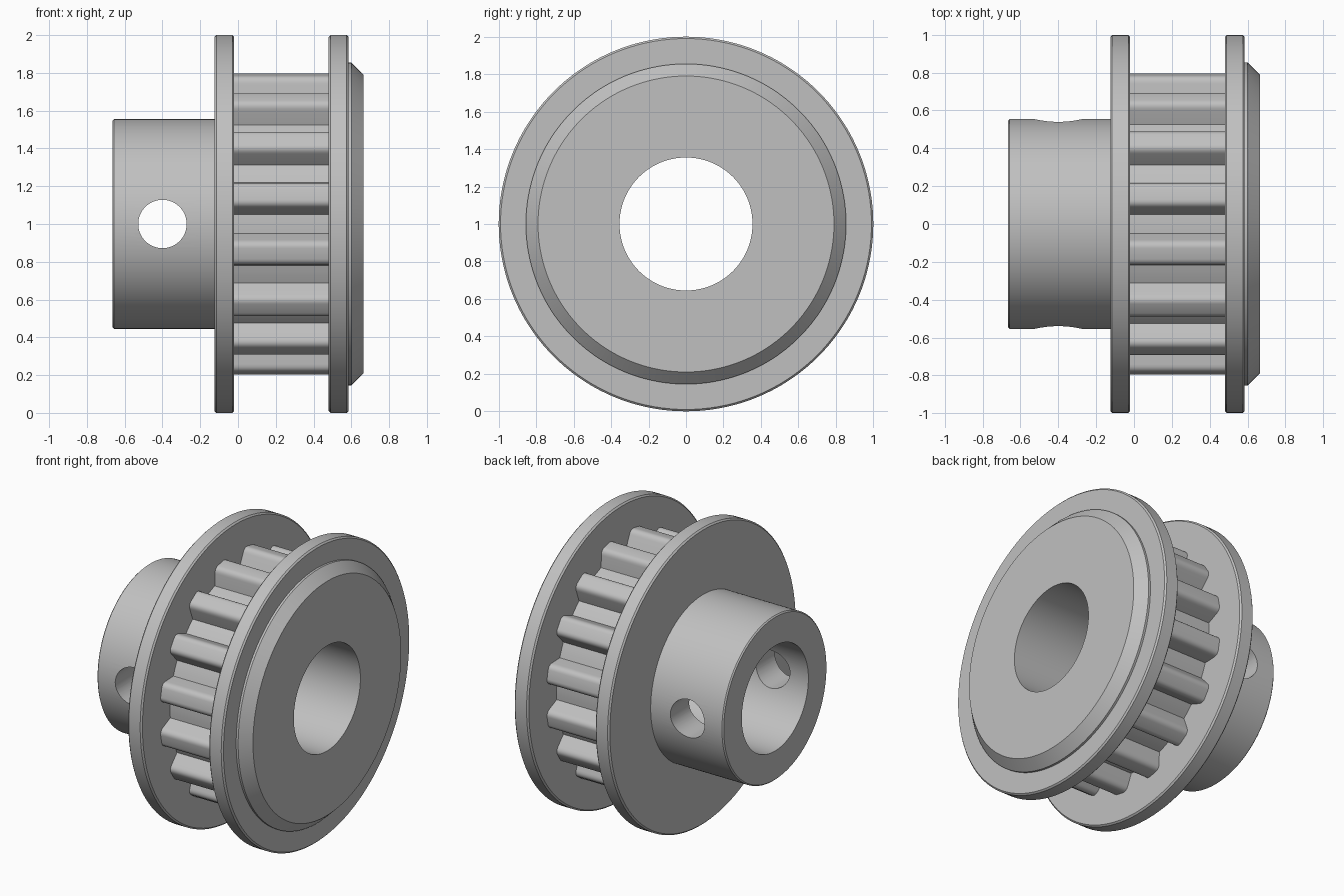
import bpy, bmesh, math
from mathutils import Matrix, Vector

cube = bpy.data.objects.get("Cube")
if cube:
    bpy.data.objects.remove(cube)

AXIS_Z = 1.0
TEETH = 16
SEGMENTS = 144

metal = bpy.data.materials.new("grey metal")
metal.use_nodes = True
colour = (0.53, 0.53, 0.53, 1)
metal.diffuse_color = colour
metal.node_tree.nodes["Principled BSDF"].inputs["Base Color"].default_value = colour


def make_object(name, bm):
    bmesh.ops.recalc_face_normals(bm, faces=bm.faces)
    mesh = bpy.data.meshes.new(name)
    bm.to_mesh(mesh)
    bm.free()
    mesh.materials.append(metal)
    obj = bpy.data.objects.new(name, mesh)
    bpy.context.collection.objects.link(obj)
    return obj


def activate(obj):
    bpy.ops.object.select_all(action='DESELECT')
    obj.select_set(True)
    bpy.context.view_layer.objects.active = obj


def on_axis(x, radius, angle):
    return Vector((x, radius * math.cos(angle), AXIS_Z + radius * math.sin(angle)))


def skin(bm, rings):
    """Join a closed loop of rings with quads."""
    rings = [[bm.verts.new(p) for p in ring] for ring in rings]
    for i, a in enumerate(rings):
        b = rings[(i + 1) % len(rings)]
        for j in range(len(a)):
            k = (j + 1) % len(a)
            bm.faces.new((a[j], a[k], b[k], b[j]))


def chamfered(x0, x1, radius, c=0.01):
    """Outer corners of a disc with small edge chamfers."""
    return [(x0, radius - c), (x0 + c, radius), (x1 - c, radius), (x1, radius - c)]


# Turned body: bored hub, two flanges, core and bevelled end boss
bore, core, hub = 0.355, 0.67, 0.555
profile = [(-0.665, bore), (-0.665, hub - 0.008), (-0.657, hub), (-0.125, hub)]
profile += chamfered(-0.125, -0.02, 1.0)
profile += [(-0.02, core), (0.48, core)]
profile += chamfered(0.48, 0.585, 1.0)
profile += [(0.585, 0.855), (0.6, 0.855), (0.665, 0.79), (0.665, bore)]
bm = bmesh.new()
skin(bm, [[on_axis(x, r, math.tau * i / SEGMENTS) for i in range(SEGMENTS)] for x, r in profile])
body = make_object("pulley_body", bm)

# Set screw hole straight through both walls of the hub
bm = bmesh.new()
place = Matrix.Translation((-0.4, 0, AXIS_Z)) @ Matrix.Rotation(math.pi / 2, 4, 'X')
bmesh.ops.create_cone(bm, cap_ends=True, segments=64, radius1=0.128, radius2=0.128,
                      depth=2.4, matrix=place)
cutter = make_object("screw_hole_cutter", bm)
cutter.hide_render = True
cut = body.modifiers.new("screw_hole", 'BOOLEAN')
cut.operation = 'DIFFERENCE'
cut.solver = 'EXACT'
cut.object = cutter
activate(body)
bpy.ops.object.modifier_apply(modifier=cut.name)
bpy.data.objects.remove(cutter)

# Half of one tooth gap: flat root, sloped flank, rounded tip
root, tip = 0.695, 0.806
pitch = math.tau / TEETH


def polar(radius, degrees):
    return Vector((radius * math.cos(math.radians(degrees)), radius * math.sin(math.radians(degrees))))


root_edge, corner, land = polar(root, 4.1), polar(tip, 7.0), polar(tip, 9.2)
start = corner.lerp(root_edge, 0.3)
half = [polar(root, 1.4), root_edge]
for i in range(7):
    t = i / 6
    half.append(start.lerp(corner, t).lerp(corner.lerp(land, t), t))
mirrored = [Vector((p.x, -p.y)) for p in reversed(half)]
gap = [(p.length, math.atan2(p.y, p.x)) for p in mirrored + half]

# Toothed sleeve between the flanges, gaps repeated around the axis
outline = [(r, a + pitch * k) for k in range(TEETH) for r, a in gap]
ends = (-0.03, 0.49)
bm = bmesh.new()
skin(bm, [[on_axis(ends[0], 0.64, a) for r, a in outline],
          [on_axis(ends[0], r, a) for r, a in outline],
          [on_axis(ends[1], r, a) for r, a in outline],
          [on_axis(ends[1], 0.64, a) for r, a in outline]])
teeth = make_object("toothed_sleeve", bm)

for obj in (body, teeth):
    activate(obj)
    bpy.ops.object.shade_smooth_by_angle(angle=math.radians(25))
